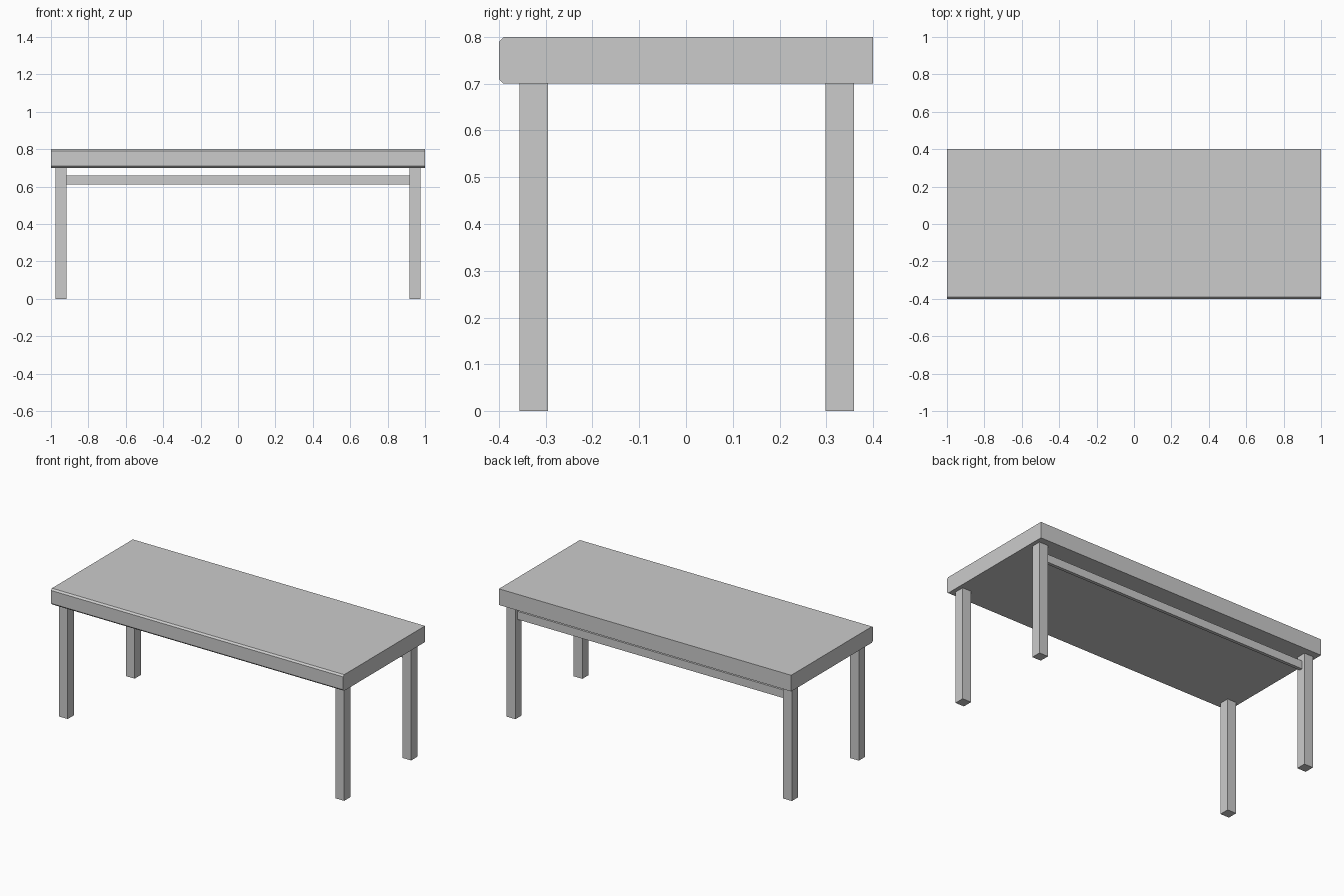
import bpy, bmesh

if "Cube" in bpy.data.objects:
    bpy.data.objects.remove(bpy.data.objects["Cube"])


def add_object(name, bm):
    bmesh.ops.recalc_face_normals(bm, faces=bm.faces)
    mesh = bpy.data.meshes.new(name)
    bm.to_mesh(mesh)
    bm.free()
    obj = bpy.data.objects.new(name, mesh)
    bpy.context.collection.objects.link(obj)
    return obj


def box(name, lo, hi, bevel_front=0.0):
    bm = bmesh.new()
    bmesh.ops.create_cube(bm, size=1)
    for v in bm.verts:
        v.co = [lo[i] if v.co[i] < 0 else hi[i] for i in range(3)]
    if bevel_front:
        # chamfer the two long edges of the front face
        edges = [e for e in bm.edges
                 if all(v.co.y == min(w.co.y for w in bm.verts) for v in e.verts)
                 and e.verts[0].co.z == e.verts[1].co.z]
        bmesh.ops.bevel(bm, geom=edges, offset=bevel_front, segments=1,
                        affect='EDGES')
    return add_object(name, bm)


LEG_IN, LEG_OUT = 0.916, 0.976

# Table top with chamfered front edge
box("table_top", (-1, -0.4, 0.7), (1, 0.4, 0.8), bevel_front=0.01)

# Four square legs
for row, y0, y1 in (("front", -0.356, -0.295), ("back", 0.298, 0.359)):
    box(f"{row}_left_leg", (-LEG_OUT, y0, 0), (-LEG_IN, y1, 0.7))
    box(f"{row}_right_leg", (LEG_IN, y0, 0), (LEG_OUT, y1, 0.7))

# Thin rail between the back legs
box("back_rail", (-LEG_IN, 0.319, 0.61), (LEG_IN, 0.339, 0.66))
